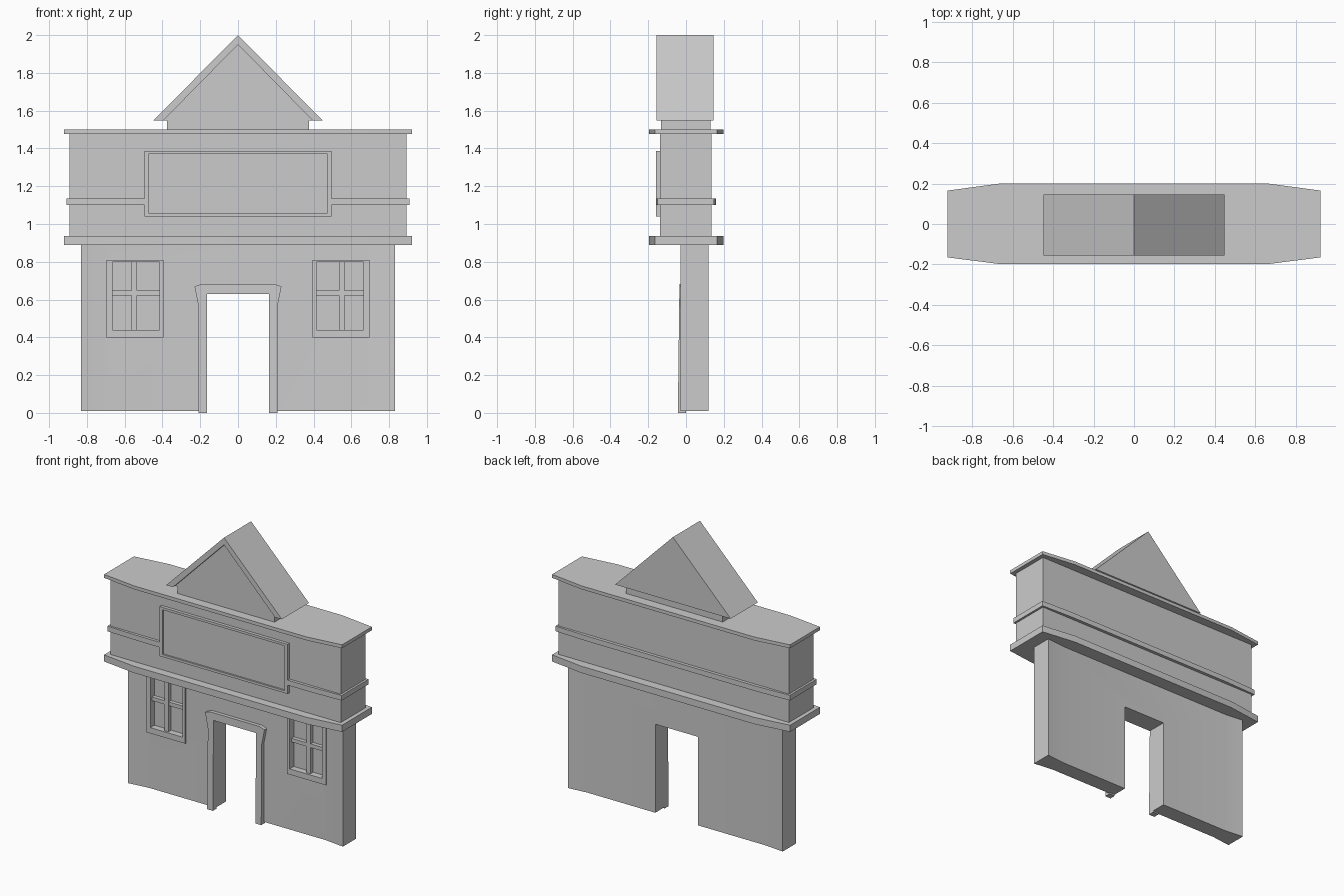
import bpy, bmesh

if "Cube" in bpy.data.objects:
    bpy.data.objects.remove(bpy.data.objects["Cube"])


def finish(name, bm):
    bmesh.ops.recalc_face_normals(bm, faces=bm.faces[:])
    mesh = bpy.data.meshes.new(name)
    bm.to_mesh(mesh)
    bm.free()
    ob = bpy.data.objects.new(name, mesh)
    bpy.context.collection.objects.link(ob)
    return ob


def prism(name, pts, a, b, axis='Z'):
    """Extrude a 2D outline from a to b along Z (plan) or Y (elevation)."""
    bm = bmesh.new()
    place = (lambda p, t: (p[0], p[1], t)) if axis == 'Z' else (lambda p, t: (p[0], t, p[1]))
    lo = [bm.verts.new(place(p, a)) for p in pts]
    hi = [bm.verts.new(place(p, b)) for p in pts]
    bm.faces.new(lo)
    bm.faces.new(hi)
    for i in range(len(pts)):
        j = (i + 1) % len(pts)
        bm.faces.new((lo[i], lo[j], hi[j], hi[i]))
    return finish(name, bm)


def box(name, x0, x1, y0, y1, z0, z1):
    return prism(name, [(x0, y0), (x1, y0), (x1, y1), (x0, y1)], z0, z1)


def ring(name, outer, inner, y0, y1):
    """Rectangular frame; outer and inner are (x0, x1, z0, z1)."""
    bm = bmesh.new()

    def loop(r, y):
        return [bm.verts.new((r[i], y, r[k])) for i, k in ((0, 2), (1, 2), (1, 3), (0, 3))]
    loops = [loop(outer, y0), loop(outer, y1), loop(inner, y1), loop(inner, y0)]
    for n in range(4):
        p, q = loops[n], loops[(n + 1) % 4]
        for i in range(4):
            j = (i + 1) % 4
            bm.faces.new((p[i], p[j], q[j], q[i]))
    return finish(name, bm)


def cut(ob, *bounds):
    """Subtract a box from an object."""
    cutter = box("cutter", *bounds)
    cutter.hide_render = True
    mod = ob.modifiers.new("cut", 'BOOLEAN')
    mod.operation, mod.solver, mod.object = 'DIFFERENCE', 'EXACT', cutter
    bpy.context.view_layer.objects.active = ob
    bpy.ops.object.modifier_apply(modifier=mod.name)
    bpy.data.objects.remove(cutter)


def mirrored(half):
    """Close a symmetric outline from its right half."""
    return half + [(-x, v) for x, v in reversed(half)]


def ledge(name, z0, z1):
    """Slightly bowed slab."""
    return prism(name, mirrored([(0.67, -0.197), (0.922, -0.165),
                                 (0.922, 0.165), (0.67, 0.199)]), z0, z1)


# Lower wall, a little thinner towards the middle, with doorway
wall = prism("lower_wall", mirrored([(0.69, -0.01), (0.832, -0.028),
                                     (0.832, 0.118), (0.69, 0.104)]), 0.01, 0.895)
cut(wall, -0.165, 0.165, -0.2, 0.3, -0.1, 0.63)

# Windows: recess, frame and glazing bars
for s, side in ((-1, "left"), (1, "right")):
    xi = sorted((s * 0.415, s * 0.665))
    xo = sorted((s * 0.395, s * 0.695))
    cut(wall, *xi, -0.1, 0.025, 0.44, 0.80)
    ring(side + "_window_frame", (*xo, 0.40, 0.81), (*xi, 0.44, 0.80), -0.02, -0.008)
    c = s * 0.55
    box(side + "_window_upright", c - 0.015, c + 0.015, -0.006, 0.025, 0.44, 0.80)
    box(side + "_window_crossbar", *xi, -0.002, 0.025, 0.622, 0.648)

# Door surround, leaning back slightly
surround = prism("door_surround", mirrored([(0.165, 0.63), (0.165, 0), (0.21, 0), (0.208, 0.56),
                                            (0.23, 0.67), (0.19, 0.683)]), -0.043, 0.0, 'Y')
for v in surround.data.vertices:
    if v.co.y < -0.02:
        v.co.y += 0.012 * v.co.z

# Upper storey and its mouldings
box("upper_storey", -0.893, 0.893, -0.138, 0.136, 0.93, 1.48)
ledge("lower_ledge", 0.89, 0.937)
ledge("cornice", 1.476, 1.5)
prism("string_course", mirrored([(0.48, -0.12), (0.48, -0.158), (0.66, -0.158), (0.908, -0.15),
                                 (0.908, 0.148), (0.66, 0.158)]), 1.10, 1.136)

# Sign board
ring("sign_frame", (-0.495, 0.495, 1.04, 1.387), (-0.473, 0.473, 1.057, 1.37), -0.16, -0.13)
box("sign_panel", -0.473, 0.473, -0.148, -0.13, 1.057, 1.37)

# Gable
box("gable_base", -0.375, 0.375, -0.132, 0.13, 1.495, 1.55)
prism("gable_body", [(-0.448, 1.548), (0.448, 1.548), (0, 2.0)], -0.132, 0.145, 'Y')
prism("gable_rim", [(-0.448, 1.548), (-0.395, 1.548), (0, 1.95), (0.395, 1.548),
                    (0.448, 1.548), (0, 2.0)], -0.155, -0.132, 'Y')

# Soft shading across the bowed parts only
for name in ("lower_wall", "lower_ledge", "cornice", "string_course"):
    ob = bpy.data.objects[name]
    bpy.ops.object.select_all(action='DESELECT')
    ob.select_set(True)
    bpy.context.view_layer.objects.active = ob
    bpy.ops.object.shade_smooth_by_angle()
